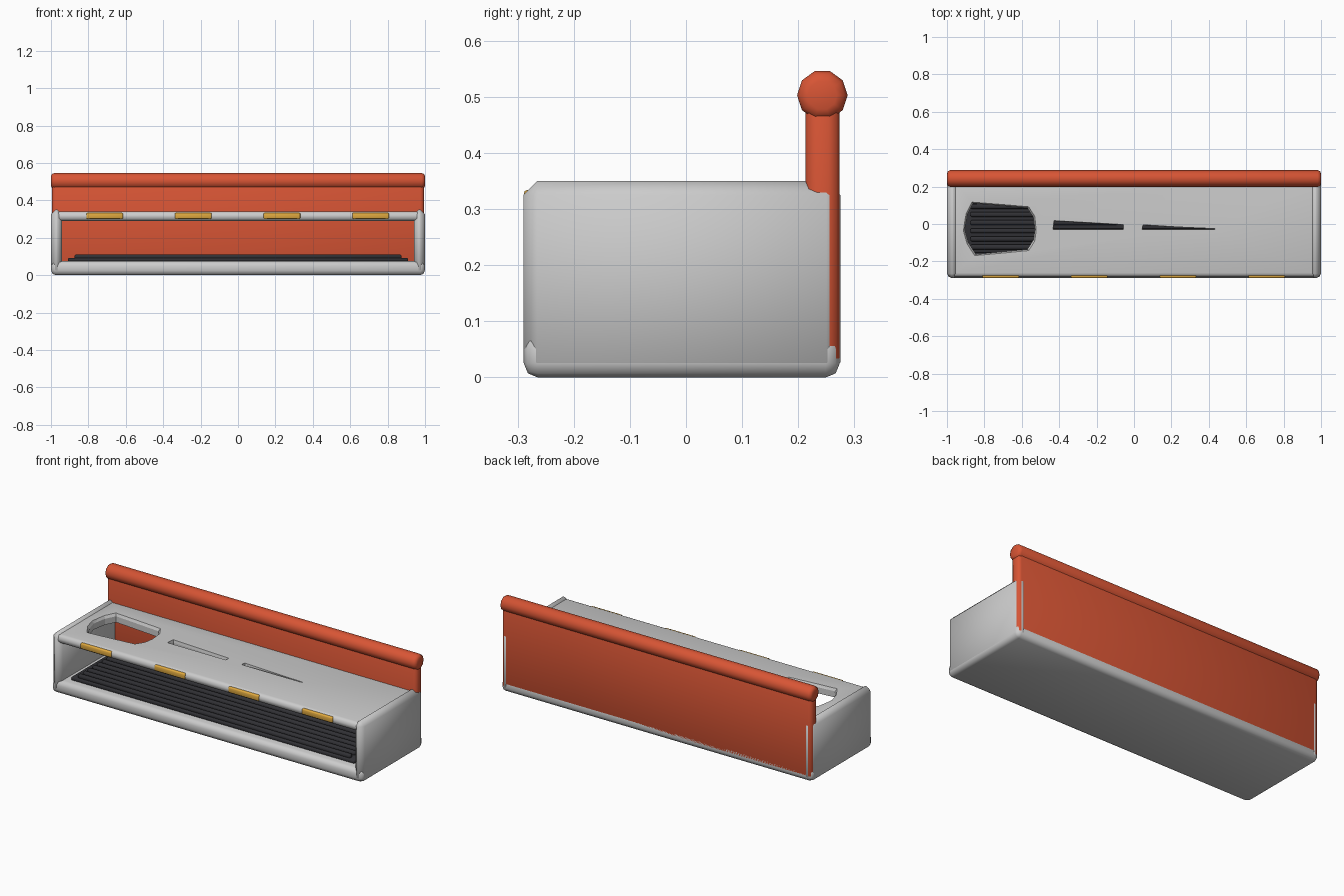
import bpy, bmesh, math
from mathutils import Matrix

if "Cube" in bpy.data.objects:
    bpy.data.objects.remove(bpy.data.objects["Cube"])


def material(name, rgb):
    m = bpy.data.materials.new(name)
    m.diffuse_color = (*rgb, 1)
    m.use_nodes = True
    m.node_tree.nodes["Principled BSDF"].inputs["Base Color"].default_value = m.diffuse_color
    return m


RED = material("red", (0.68, 0.09, 0.035))
BLACK = material("black", (0.03, 0.03, 0.035))
YELLOW = material("yellow", (0.75, 0.4, 0.05))


def finish(bm, name, mat=None, smooth=True):
    bmesh.ops.recalc_face_normals(bm, faces=bm.faces)
    me = bpy.data.meshes.new(name)
    bm.to_mesh(me)
    bm.free()
    ob = bpy.data.objects.new(name, me)
    bpy.context.collection.objects.link(ob)
    if mat:
        me.materials.append(mat)
    bpy.ops.object.select_all(action='DESELECT')
    bpy.context.view_layer.objects.active = ob
    ob.select_set(True)
    if smooth:
        bpy.ops.object.shade_smooth_by_angle(angle=math.radians(50))
    return ob


def box(name, lo, hi, bevel=0.0, seg=2, mat=None):
    bm = bmesh.new()
    size = [b - a for a, b in zip(lo, hi)]
    mid = [(a + b) / 2 for a, b in zip(lo, hi)]
    bmesh.ops.create_cube(bm, size=1, matrix=Matrix.Translation(mid) @ Matrix.Diagonal((*size, 1)))
    if bevel:
        bmesh.ops.bevel(bm, geom=bm.edges[:], offset=bevel, segments=seg,
                        profile=0.5, affect='EDGES', clamp_overlap=True)
    return finish(bm, name, mat)


def hole_cutter(name, pts, flare):
    # Straight prism that widens near the shelf's top surface
    cx = (min(p[0] for p in pts) + max(p[0] for p in pts)) / 2
    cy = (min(p[1] for p in pts) + max(p[1] for p in pts)) / 2
    bm = bmesh.new()
    rings = []
    for z, f in ((0.25, 0), (0.325, 0), (0.355, 2 * flare)):
        rings.append([bm.verts.new((x + math.copysign(f, x - cx) * (abs(x - cx) > 0.02),
                                    y + math.copysign(f, y - cy), z)) for x, y in pts])
    n = len(pts)
    bm.faces.new(rings[0][::-1])
    bm.faces.new(rings[-1])
    for a, b in zip(rings, rings[1:]):
        for i in range(n):
            bm.faces.new((a[i], a[(i + 1) % n], b[(i + 1) % n], b[i]))
    bmesh.ops.triangulate(bm, faces=bm.faces[:])
    ob = finish(bm, name, smooth=False)
    ob.hide_render = True
    return ob


# Floor and end walls
box("floor", (-0.999, -0.289, 0), (0.999, 0.274, 0.075), 0.025, 2)
for side, x in (("left", -0.97), ("right", 0.97)):
    box(side + "_wall", (x - 0.03, -0.29, 0.002), (x + 0.03, 0.275, 0.35), 0.025, 1)

# Top shelf with three tool openings
shelf = box("shelf", (-0.98, -0.283, 0.29), (0.98, 0.25, 0.34), 0.022, 3)
openings = [
    ([(-0.905, -0.03), (-0.885, -0.1), (-0.845, -0.162), (-0.57, -0.135), (-0.538, -0.085),
      (-0.53, -0.03), (-0.538, 0.035), (-0.57, 0.085), (-0.86, 0.11), (-0.89, 0.05)], 0.007),
    ([(-0.43, -0.027), (-0.06, -0.027), (-0.06, -0.006), (-0.425, 0.015)], 0.003),
    ([(0.045, -0.028), (0.43, -0.028), (0.43, -0.023), (0.05, -0.006)], 0.002),
]
for i, (pts, flare) in enumerate(openings):
    cutter = hole_cutter("opening_cutter", pts, flare)
    mod = shelf.modifiers.new("opening", 'BOOLEAN')
    mod.object = cutter
    mod.solver = 'EXACT'
    bpy.context.view_layer.objects.active = shelf
    bpy.ops.object.modifier_apply(modifier=mod.name)
    bpy.data.objects.remove(cutter)

# Back panel and its rounded top rail
box("back_panel", (-0.995, 0.213, 0.015), (0.995, 0.274, 0.5), 0.02, 2, RED)
bm = bmesh.new()
bmesh.ops.create_cone(bm, cap_ends=True, segments=10, radius1=0.045, radius2=0.045, depth=2.0,
                      matrix=Matrix.Translation((0, 0.243, 0.503)) @ Matrix.Rotation(math.pi / 2, 4, 'Y'))
rims = [e for e in bm.edges if abs(e.verts[0].co.x - e.verts[1].co.x) < 1e-4]
bmesh.ops.bevel(bm, geom=rims, offset=0.018, segments=2, profile=0.5, affect='EDGES')
finish(bm, "top_rail", RED)

# Ribbed mat
box("mat", (-0.91, -0.235, 0.07), (0.91, 0.205, 0.092), 0.005, 1, BLACK)
for i in range(10):
    y = -0.21 + i * 0.0435
    box("mat_rib", (-0.875, y - 0.013, 0.085), (0.875, y + 0.013, 0.11), 0.006, 1, BLACK)

# Label plates along the shelf's front edge
for i in range(4):
    x = -0.713 + i * 0.474
    box("label_plate", (x - 0.098, -0.289, 0.301), (x + 0.098, -0.264, 0.334), 0.006, 2, YELLOW)
